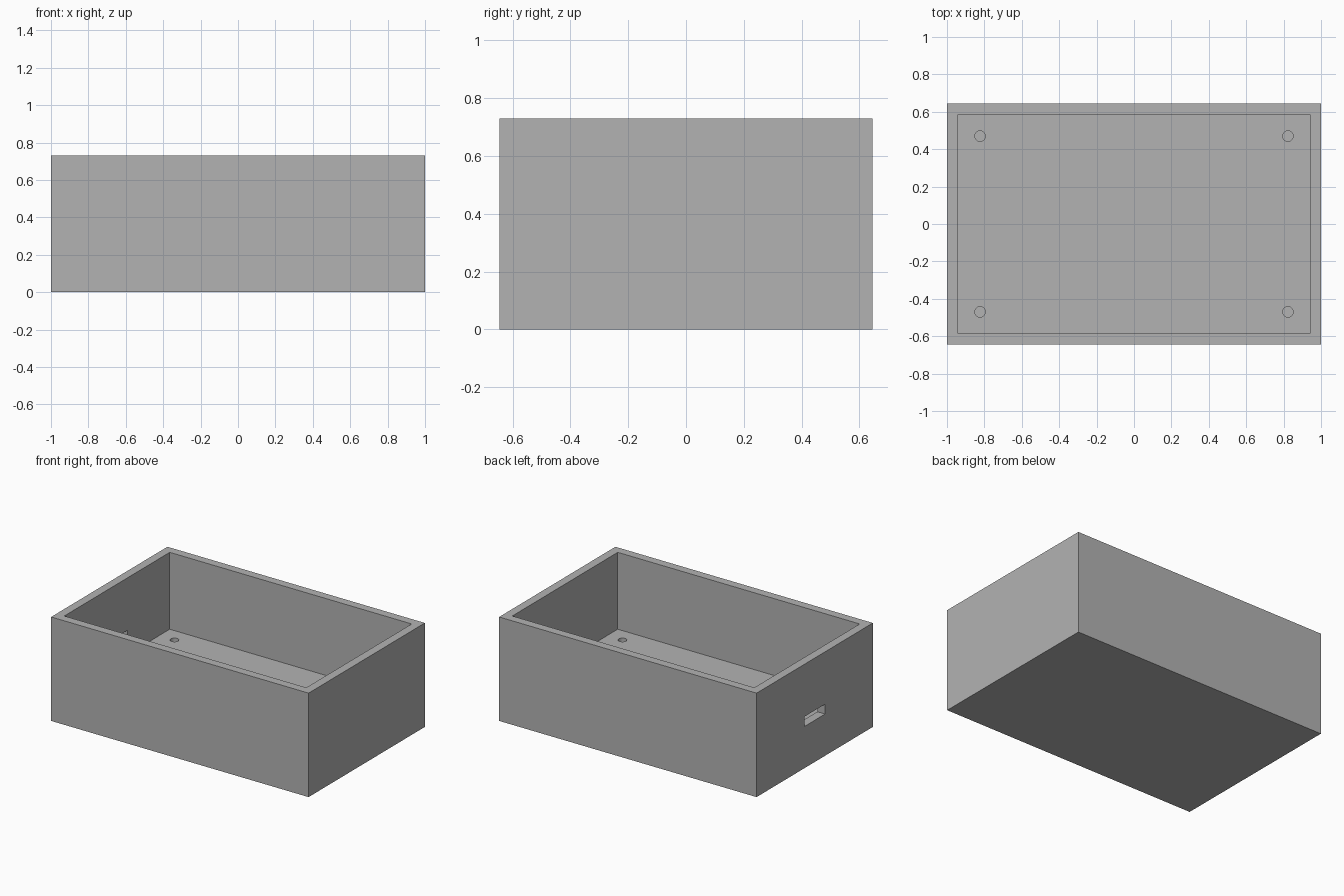
import bpy

WIDTH, DEPTH, HEIGHT = 2.0, 1.29, 0.73
WALL, FLOOR = 0.06, 0.19
OVER = 0.1  # how far cutters reach past the surface

cube = bpy.data.objects.get("Cube")
if cube:
    bpy.data.objects.remove(cube, do_unlink=True)

grey = bpy.data.materials.new("plain_grey")
grey.use_nodes = True
colour = (0.45, 0.45, 0.45, 1)
grey.diffuse_color = colour
grey.node_tree.nodes["Principled BSDF"].inputs["Base Color"].default_value = colour


def box(name, low, high):
    """Box spanning two opposite corners."""
    centre = [(a + b) / 2 for a, b in zip(low, high)]
    bpy.ops.mesh.primitive_cube_add(size=1, location=centre)
    obj = bpy.context.object
    obj.name = name
    obj.scale = [b - a for a, b in zip(low, high)]
    bpy.ops.object.transform_apply(location=True, rotation=False, scale=True)
    obj.data.materials.append(grey)
    return obj


def cut(target, cutter):
    """Subtract the cutter and remove it."""
    cutter.hide_render = True
    mod = target.modifiers.new("cut", "BOOLEAN")
    mod.operation = "DIFFERENCE"
    mod.solver = "EXACT"
    mod.object = cutter
    bpy.context.view_layer.objects.active = target
    bpy.ops.object.modifier_apply(modifier=mod.name)
    bpy.data.objects.remove(cutter, do_unlink=True)


# Outer block
x, y = WIDTH / 2, DEPTH / 2
enclosure = box("open_box", (-x, -y, 0), (x, y, HEIGHT))

# Main cavity
ix, iy = x - WALL, y - WALL
cut(enclosure, box("cavity", (-ix, -iy, FLOOR), (ix, iy, HEIGHT + OVER)))

# Slot through one end wall
cut(enclosure, box("slot", (-x - OVER, -0.115, 0.293), (-ix + OVER, 0.115, 0.362)))

# Blind screw holes in the floor
HOLE_DEPTH = 0.1
for sx in (-1, 1):
    for sy in (-1, 1):
        bpy.ops.mesh.primitive_cylinder_add(
            vertices=32, radius=0.028, depth=HOLE_DEPTH * 2,
            location=(sx * 0.823, sy * 0.47, FLOOR))
        hole = bpy.context.object
        hole.data.materials.append(grey)
        cut(enclosure, hole)

# Smooth hole walls, crisp box edges
bpy.ops.object.select_all(action="DESELECT")
enclosure.select_set(True)
bpy.context.view_layer.objects.active = enclosure
bpy.ops.object.shade_smooth_by_angle()
